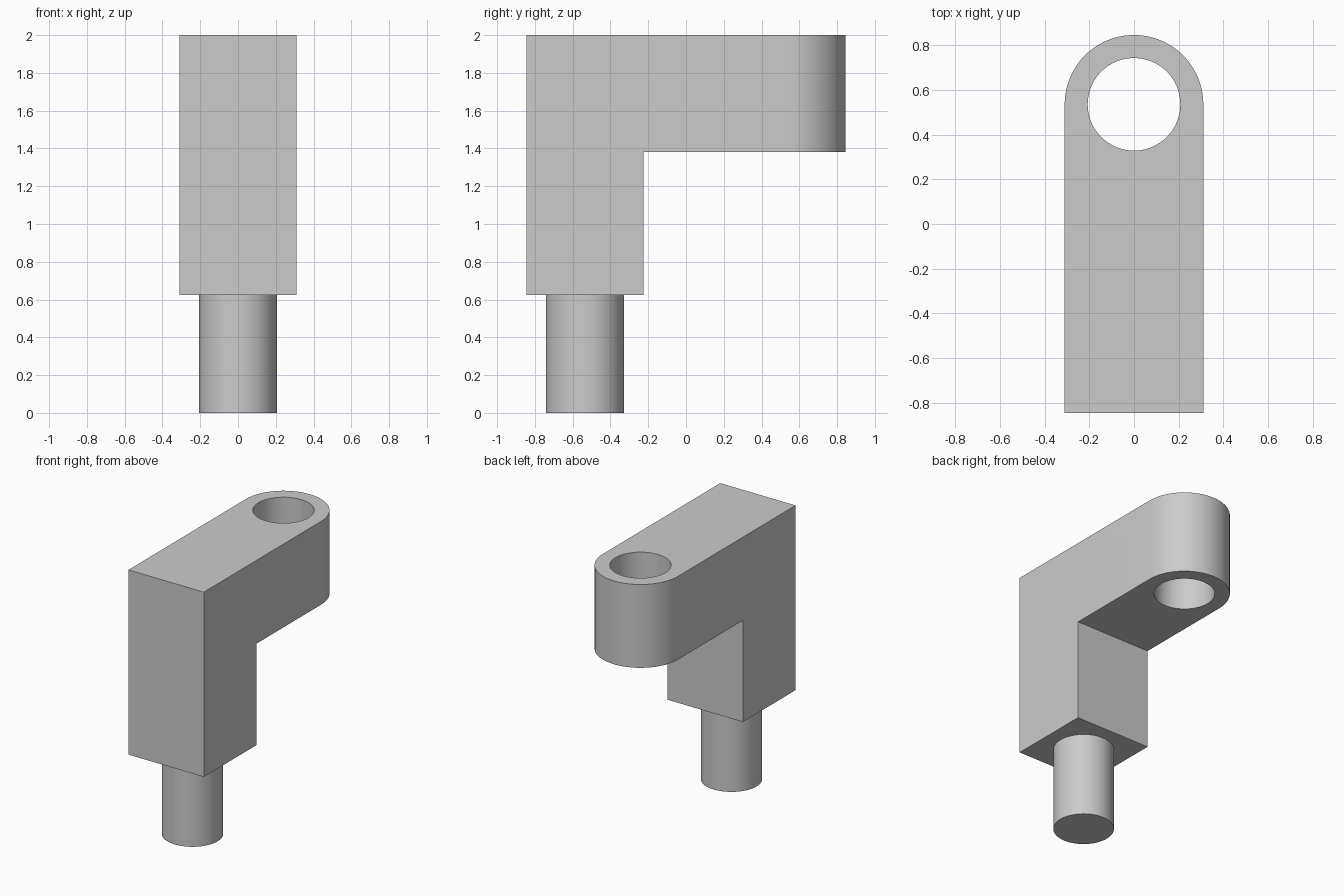
import bpy
import bmesh
from math import cos, sin, pi

HALF = 0.31        # half width of the square bar
LENGTH = 0.845     # half length of the arm
AXIS = LENGTH - HALF   # distance of peg and hole axes from the centre
BORE = 0.207
SHOULDER, ARM_BOTTOM, TOP = 0.625, 1.38, 2.0
SIDES = 96

cube = bpy.data.objects.get("Cube")
if cube:
    bpy.data.objects.remove(cube, do_unlink=True)

grey = bpy.data.materials.new("light_grey")
grey.use_nodes = True
grey.diffuse_color = (0.6, 0.6, 0.6, 1)
grey.node_tree.nodes["Principled BSDF"].inputs["Base Color"].default_value = (0.6, 0.6, 0.6, 1)


def arc(radius, y, sweep, steps):
    """Points on an arc about (0, y), starting at +x."""
    return [(radius * cos(sweep * i / steps), y + radius * sin(sweep * i / steps))
            for i in range(steps + 1)]


def prism(name, outline, bottom, top):
    """Extrude a plan outline between two heights."""
    bm = bmesh.new()
    base = bm.faces.new([bm.verts.new((x, y, bottom)) for x, y in outline])
    raised = bmesh.ops.extrude_face_region(bm, geom=[base])["geom"]
    verts = [v for v in raised if isinstance(v, bmesh.types.BMVert)]
    bmesh.ops.translate(bm, verts=verts, vec=(0, 0, top - bottom))
    bmesh.ops.recalc_face_normals(bm, faces=bm.faces)
    mesh = bpy.data.meshes.new(name)
    bm.to_mesh(mesh)
    bm.free()
    mesh.materials.append(grey)
    obj = bpy.data.objects.new(name, mesh)
    bpy.context.collection.objects.link(obj)
    return obj


def select(obj):
    bpy.ops.object.select_all(action='DESELECT')
    obj.select_set(True)
    bpy.context.view_layer.objects.active = obj


def cut(obj, cutter):
    cutter.hide_render = True
    mod = obj.modifiers.new("cut", 'BOOLEAN')
    mod.operation = 'DIFFERENCE'
    mod.solver = 'EXACT'
    mod.object = cutter
    select(obj)
    bpy.ops.object.modifier_apply(modifier=mod.name)
    bpy.data.objects.remove(cutter, do_unlink=True)


# Bar with a rounded back end, notched into an upright and an arm
plan = [(-HALF, -LENGTH), (HALF, -LENGTH)] + arc(HALF, AXIS, pi, SIDES // 2)
bracket = prism("bracket_body", plan, SHOULDER, TOP)
inner = -LENGTH + 2 * HALF
notch = [(-1, inner), (1, inner), (1, 1), (-1, 1)]
cut(bracket, prism("notch_cutter", notch, 0, ARM_BOTTOM))

# Vertical through hole in the rounded end
circle = arc(BORE, AXIS, 2 * pi, SIDES)[:-1]
cut(bracket, prism("hole_cutter", circle, 1, TOP + 1))

# Round peg under the upright
peg = prism("peg", arc(BORE, -AXIS, 2 * pi, SIDES)[:-1], 0, SHOULDER + 0.01)

for part in (bracket, peg):
    select(part)
    bpy.ops.object.shade_smooth_by_angle(angle=pi / 6)
